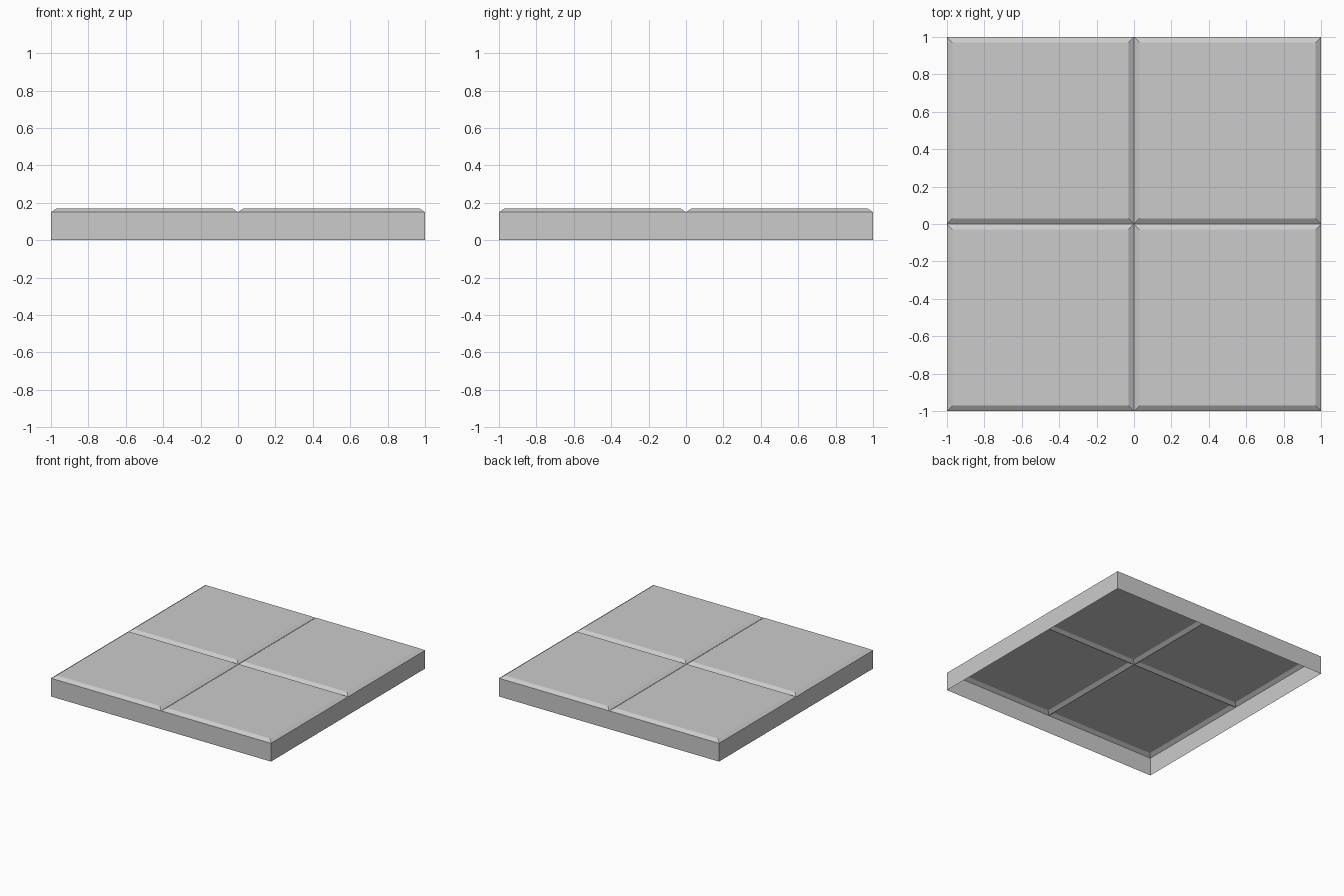
import bpy
import bmesh

RIM_Z = 0.15      # top of the side walls and bottom of the grooves
BEVEL = 0.03      # width of the sloped border of each tile
RISE = 0.02       # height of the tile faces above the rim

cube = bpy.data.objects.get("Cube")
if cube:
    bpy.data.objects.remove(cube, do_unlink=True)

# Plain grey
grey = bpy.data.materials.new("plain_grey")
grey.use_nodes = True
colour = (0.6, 0.6, 0.6, 1)
grey.diffuse_color = colour
grey.node_tree.nodes["Principled BSDF"].inputs["Base Color"].default_value = colour

bm = bmesh.new()

# Four square tiles
bmesh.ops.create_grid(bm, x_segments=2, y_segments=2, size=1)
for v in bm.verts:
    v.co.z = RIM_Z
tiles = list(bm.faces)

# Outer walls, open underneath
rim = [e for e in bm.edges if e.is_boundary]
walls = bmesh.ops.extrude_edge_only(bm, edges=rim)["geom"]
for v in walls:
    if isinstance(v, bmesh.types.BMVert):
        v.co.z = 0

# Raised tile faces with sloped borders
bmesh.ops.inset_individual(bm, faces=tiles, thickness=BEVEL,
                           depth=RISE, use_even_offset=True)
bmesh.ops.recalc_face_normals(bm, faces=bm.faces)
if max(bm.faces, key=lambda f: f.calc_center_median().z).normal.z < 0:
    bmesh.ops.reverse_faces(bm, faces=bm.faces)

mesh = bpy.data.meshes.new("floor_tiles")
bm.to_mesh(mesh)
bm.free()
mesh.materials.append(grey)
bpy.context.collection.objects.link(bpy.data.objects.new("floor_tiles", mesh))
